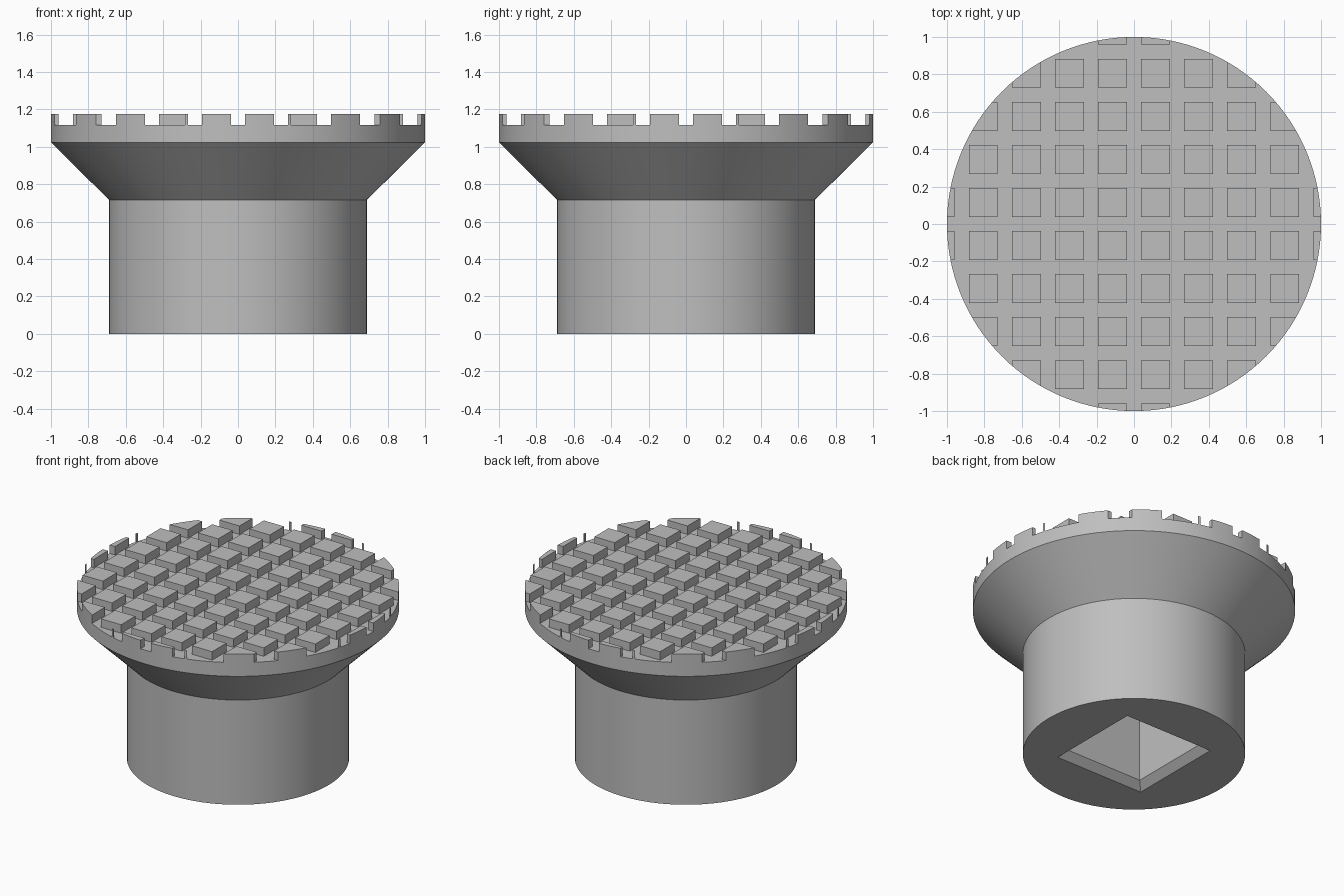
import bpy, bmesh, math

if "Cube" in bpy.data.objects:
    bpy.data.objects.remove(bpy.data.objects["Cube"])

SEG = 128
PITCH, BLOCK = 0.23, 0.153          # tread block spacing and size
FLOOR, TOP = 1.118, 1.176           # groove floor and tread top

grey = bpy.data.materials.new("grey")
grey.diffuse_color = (0.52, 0.52, 0.52, 1)
grey.use_nodes = True
grey.node_tree.nodes["Principled BSDF"].inputs["Base Color"].default_value = grey.diffuse_color


def make_object(name, bm):
    bmesh.ops.recalc_face_normals(bm, faces=bm.faces)
    mesh = bpy.data.meshes.new(name)
    bm.to_mesh(mesh)
    bm.free()
    mesh.materials.append(grey)
    obj = bpy.data.objects.new(name, mesh)
    bpy.context.collection.objects.link(obj)
    return obj


def stack(name, rings, n, turn=0.0):
    """Closed solid from (radius, z) rings with n sides."""
    bm = bmesh.new()
    loops = [[bm.verts.new((r * math.cos(turn + math.tau * i / n),
                            r * math.sin(turn + math.tau * i / n), z))
              for i in range(n)] for r, z in rings]
    for a, b in zip(loops, loops[1:]):
        for i in range(n):
            j = (i + 1) % n
            bm.faces.new((a[i], a[j], b[j], b[i]))
    bm.faces.new(loops[0])
    bm.faces.new(loops[-1])
    return make_object(name, bm)


def grooves(name, along_x):
    """Parallel bars that cut the gaps between tread blocks."""
    bm = bmesh.new()
    for k in range(-4, 5):
        bar = bmesh.ops.create_cube(bm, size=1)["verts"]
        for v in bar:
            across = k * PITCH + v.co.x * (PITCH - BLOCK)
            along = v.co.y * 2.4
            z = FLOOR if v.co.z < 0 else TOP + 0.1
            v.co = (along, across, z) if along_x else (across, along, z)
    return make_object(name, bm)


# stem, flared collar and tread disc in one turned solid
foot = stack("foot", [(0.69, 0), (0.69, 0.717), (1, 1.024), (1, TOP)], SEG)

# square socket with a chamfered mouth, entering from below
q = math.sqrt(2)
socket = stack("socket_cutter", [(0.346 * q, -0.01), (0.289 * q, 0.047),
                                 (0.289 * q, 0.72)], 4, math.pi / 4)

# cut the socket and the crossing grooves
cutters = [socket, grooves("groove_cutter_x", True), grooves("groove_cutter_y", False)]
for cutter in cutters:
    mod = foot.modifiers.new(cutter.name, "BOOLEAN")
    mod.operation, mod.solver, mod.object = "DIFFERENCE", "EXACT", cutter
    bpy.context.view_layer.objects.active = foot
    bpy.ops.object.modifier_apply(modifier=mod.name)
for cutter in cutters:
    bpy.data.objects.remove(cutter)

# smooth round walls, crisp edges
bpy.ops.object.select_all(action="DESELECT")
foot.select_set(True)
bpy.context.view_layer.objects.active = foot
bpy.ops.object.shade_smooth_by_angle(angle=math.radians(30))
